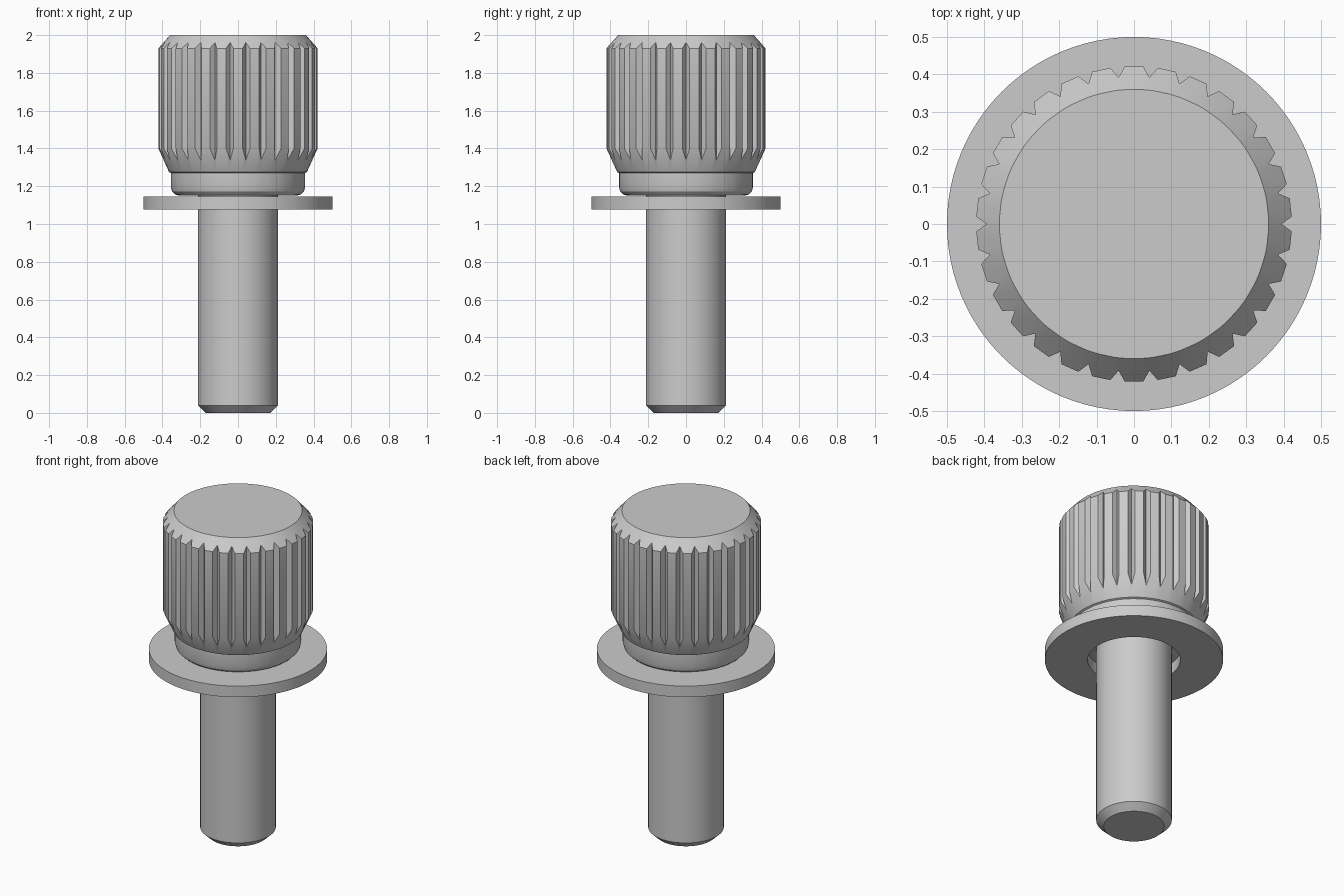
import bpy
import bmesh
from math import cos, sin, pi, radians

cube = bpy.data.objects.get("Cube")
if cube:
    bpy.data.objects.remove(cube, do_unlink=True)

TEETH = 30
SEGMENTS = 96


def revolve(name, angles, rings, closed=False):
    """Skin rings round z. rings: one function per ring, index -> (radius, z)."""
    bm = bmesh.new()
    n = len(angles)
    loops = []
    for ring in rings:
        loop = []
        for i, a in enumerate(angles):
            r, z = ring(i)
            loop.append(bm.verts.new((r * cos(a), r * sin(a), z)))
        loops.append(loop)
    pairs = list(zip(loops, loops[1:]))
    if closed:
        pairs.append((loops[-1], loops[0]))
    else:
        bm.faces.new(loops[0])
        bm.faces.new(loops[-1])
    for lower, upper in pairs:
        for i in range(n):
            j = (i + 1) % n
            bm.faces.new((lower[i], lower[j], upper[j], upper[i]))
    bmesh.ops.recalc_face_normals(bm, faces=bm.faces)
    mesh = bpy.data.meshes.new(name)
    bm.to_mesh(mesh)
    bm.free()
    obj = bpy.data.objects.new(name, mesh)
    bpy.context.collection.objects.link(obj)
    bpy.ops.object.select_all(action="DESELECT")
    obj.select_set(True)
    bpy.context.view_layer.objects.active = obj
    bpy.ops.object.shade_smooth_by_angle(angle=radians(25))
    return obj


def plain(r, z):
    return lambda i: (r, z)


def knurled(crest, valley):
    # every third point is the bottom of a V groove
    return lambda i: valley if i % 3 == 2 else crest


circle = [2 * pi * i / SEGMENTS for i in range(SEGMENTS)]

# Knurled head: flat tooth crests separated by V grooves that run out into the chamfers
pitch = 2 * pi / TEETH
tooth_angles = [pi / 2 + (t + f) * pitch for t in range(TEETH) for f in (-0.28, 0.28, 0.5)]
revolve("knurled_head", tooth_angles, [
    plain(0.31, 1.15),
    plain(0.333, 1.156),
    plain(0.349, 1.172),
    plain(0.355, 1.195),
    plain(0.355, 1.27),
    plain(0.365, 1.275),
    knurled((0.422, 1.40), (0.394, 1.339)),
    knurled((0.422, 1.93), (0.394, 1.961)),
    plain(0.36, 2.0),
])

# Plain shaft with a chamfered tip, seated in the head
revolve("shaft", circle, [plain(r, z) for r, z in
        ((0.17, 0), (0.212, 0.04), (0.212, 1.17))])

# Loose washer under the head
revolve("washer", circle, [plain(r, z) for r, z in
        ((0.26, 1.077), (0.5, 1.077), (0.5, 1.146), (0.26, 1.146))], closed=True)
